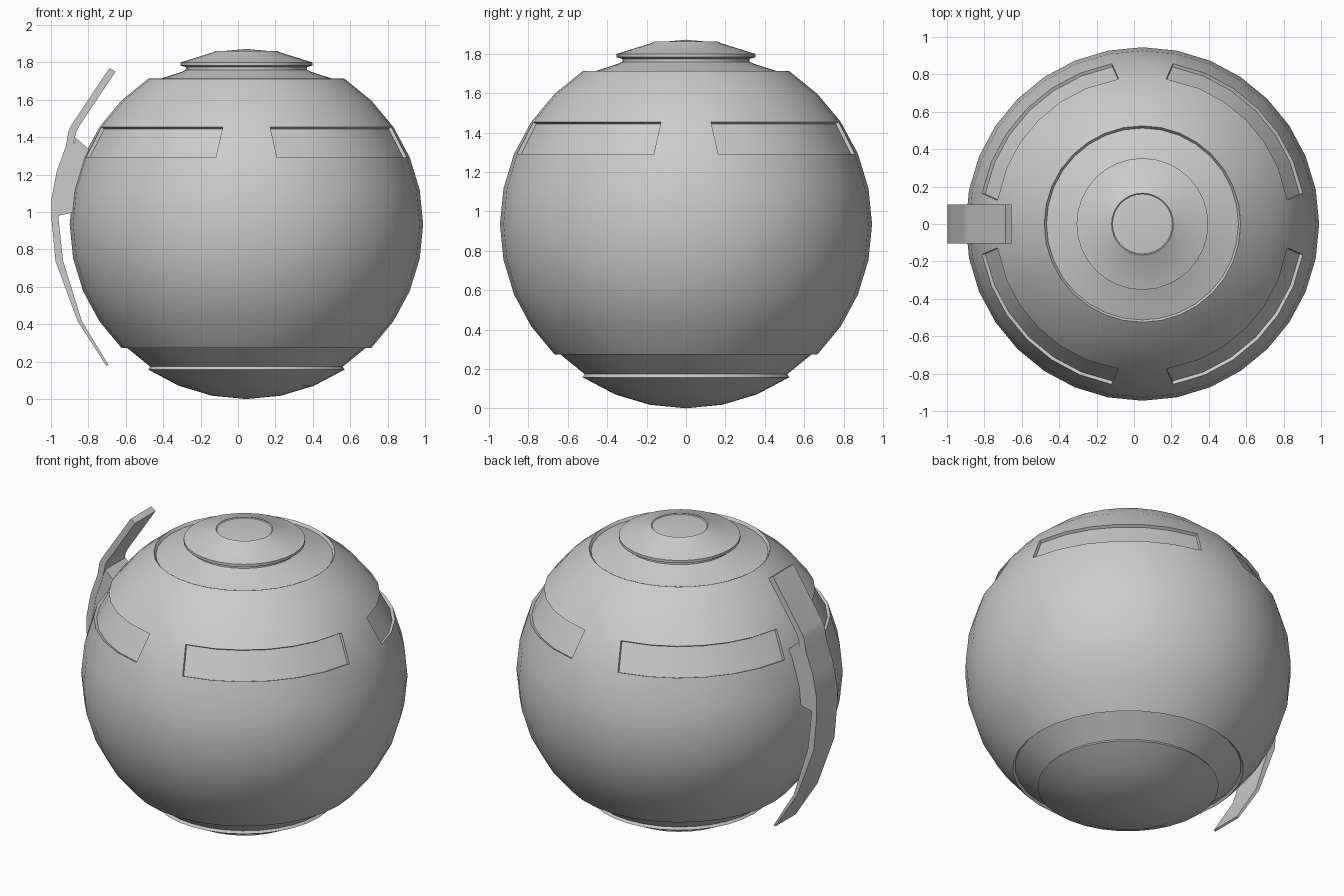
import bpy, bmesh
from math import sin, cos, pi, atan2, degrees, radians, hypot, sqrt

if "Cube" in bpy.data.objects:
    bpy.data.objects.remove(bpy.data.objects["Cube"])

CX, CZ, R, RZ, SEG = 0.045, 0.935, 0.945, 0.935, 32


def finish(bm, name, smooth=True):
    bmesh.ops.recalc_face_normals(bm, faces=bm.faces)
    me = bpy.data.meshes.new(name)
    bm.to_mesh(me)
    bm.free()
    ob = bpy.data.objects.new(name, me)
    bpy.context.collection.objects.link(ob)
    if smooth:
        bpy.ops.object.select_all(action='DESELECT')
        ob.select_set(True)
        bpy.context.view_layer.objects.active = ob
        bpy.ops.object.shade_smooth_by_angle(angle=radians(28))
    return ob


def recess(bm, faces, scale=0.98):
    """Push a patch of sphere faces towards the centre, leaving radial walls."""
    ret = bmesh.ops.extrude_face_region(bm, geom=faces)
    for v in ret['geom']:
        if isinstance(v, bmesh.types.BMVert):
            v.co *= scale
    bmesh.ops.delete(bm, geom=[f for f in faces if f.is_valid], context='FACES')


def polar(co):
    return degrees(atan2(hypot(co.x, co.y), co.z))


def azimuth(co):
    return degrees(atan2(co.y, co.x)) % 90


def prism(name, outline, half):
    """Extrude an x-z outline across y."""
    bm = bmesh.new()
    a = [bm.verts.new((x, -half, z)) for x, z in outline]
    b = [bm.verts.new((x, half, z)) for x, z in outline]
    n = len(outline)
    for i in range(n):
        j = (i + 1) % n
        bm.faces.new((a[i], a[j], b[j], b[i]))
    # side caps pair the first half of the outline with the second half
    for s in (a, b):
        for i in range(n // 2 - 1):
            bm.faces.new((s[i], s[i + 1], s[n - 2 - i], s[n - 1 - i]))
    return finish(bm, name)


# Round body
bm = bmesh.new()
bmesh.ops.create_uvsphere(bm, u_segments=SEG, v_segments=16, radius=R)
bmesh.ops.delete(bm, geom=[f for f in bm.faces if polar(f.calc_center_median()) < 33],
                 context='FACES')
bm.normal_update()
panels = [f for f in bm.faces
          if 57 < polar(f.calc_center_median()) < 67
          and 11.3 < azimuth(f.calc_center_median()) < 78.7]
band = [f for f in bm.faces if 135.5 < polar(f.calc_center_median()) < 146]
# Splay the panel ends slightly
for v in bm.verts:
    p, az = polar(v.co), azimuth(v.co)
    for ring, new in ((56.25, 9.3), (67.5, 10.8)):
        if abs(p - ring) < 0.5:
            turn = 0
            if abs(az - 11.25) < 0.3:
                turn = new - 11.25
            elif abs(az - 78.75) < 0.3:
                turn = 11.25 - new
            t, r = atan2(v.co.y, v.co.x) + radians(turn), hypot(v.co.x, v.co.y)
            v.co.x, v.co.y = r * cos(t), r * sin(t)
# Four sunken windows and the sunken band near the base
recess(bm, panels)
recess(bm, band)
for v in bm.verts:
    v.co.z *= RZ / R
body = finish(bm, "round_body")
body.location = (CX, 0, CZ)

# Top collar, neck and cap as one lathed profile
profile = [(0.525, 1.713), (0.513, 1.696), (0.35, 1.748), (0.323, 1.76), (0.323, 1.775),
           (0.352, 1.783), (0.352, 1.80), (0.175, 1.855), (0.165, 1.862), (0.16, 1.857)]
bm = bmesh.new()
rings = [[bm.verts.new((r * cos(2 * pi * i / SEG), r * sin(2 * pi * i / SEG), z))
          for i in range(SEG)] for r, z in profile]
for lo, hi in zip(rings, rings[1:]):
    for i in range(SEG):
        j = (i + 1) % SEG
        bm.faces.new((lo[i], lo[j], hi[j], hi[i]))
tip = bm.verts.new((0, 0, 1.872))
for i in range(SEG):
    bm.faces.new((rings[-1][i], rings[-1][(i + 1) % SEG], tip))
cap = finish(bm, "top_cap")
cap.location.x = CX

# Bent lever strip
outer = [(-0.687, 1.77), (-0.89, 1.465), (-0.906, 1.433), (-0.92, 1.353), (-0.97, 1.214),
         (-0.997, 1.07), (-0.997, 0.963), (-0.976, 0.738), (-0.858, 0.417), (-0.703, 0.176)]
inner = [(-0.655, 1.75), (-0.85, 1.457), (-0.866, 1.425), (-0.885, 1.34), (-0.933, 1.2),
         (-0.958, 1.06), (-0.96, 0.963), (-0.935, 0.738), (-0.835, 0.417), (-0.692, 0.182)]
prism("lever", outer + inner[::-1], 0.104)

# Bracket joining the lever to the body
left = [(-0.868, 1.396), (-0.89, 1.33), (-0.938, 1.19), (-0.962, 1.06), (-0.962, 0.98)]
right = [(-0.80, 1.338), (-0.80, 1.28), (-0.84, 1.17), (-0.87, 1.06), (-0.88, 0.998)]
prism("lever_bracket", left + right[::-1], 0.102)
